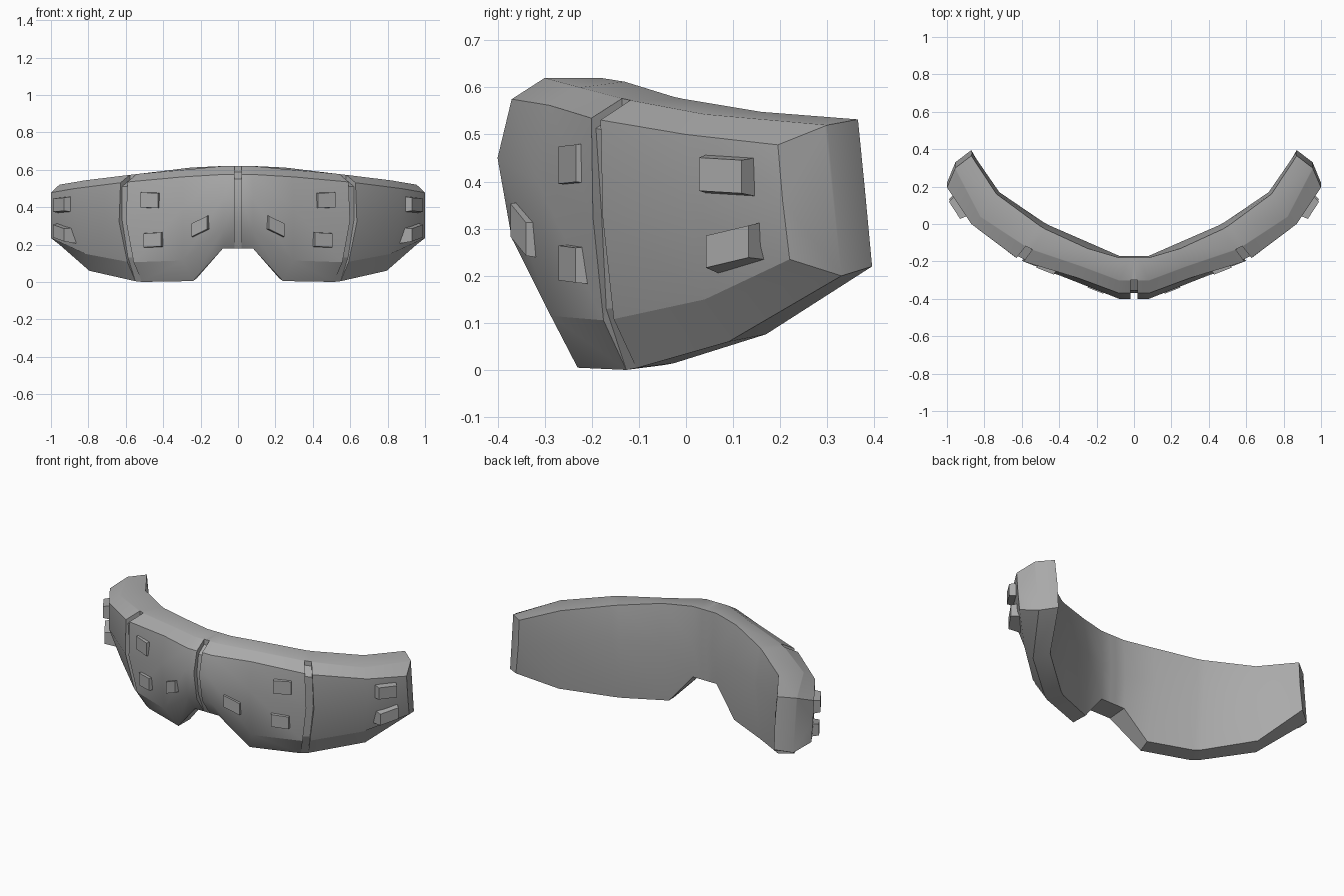
import bpy, bmesh
from math import radians
from mathutils import Vector, Matrix

cube = bpy.data.objects.get("Cube")
if cube:
    bpy.data.objects.remove(cube, do_unlink=True)

grey = bpy.data.materials.new("matte grey")
grey.use_nodes = True
colour = (0.4, 0.4, 0.4, 1)
grey.diffuse_color = colour
grey.node_tree.nodes["Principled BSDF"].inputs["Base Color"].default_value = colour


def finish(name, bm, smooth):
    bmesh.ops.recalc_face_normals(bm, faces=bm.faces)
    mesh = bpy.data.meshes.new(name)
    bm.to_mesh(mesh)
    bm.free()
    mesh.materials.append(grey)
    ob = bpy.data.objects.new(name, mesh)
    bpy.context.collection.objects.link(ob)
    mirror = ob.modifiers.new("Mirror", 'MIRROR')
    mirror.use_clip = True
    if smooth:
        bpy.ops.object.select_all(action='DESELECT')
        ob.select_set(True)
        bpy.context.view_layer.objects.active = ob
        bpy.ops.object.shade_smooth_by_angle(angle=radians(36))


# Cross-sections of the shell, from the nose to the temple. Each ring runs:
# front top, front middle, front bottom, underside, inner bottom, inner middle,
# inner top, ridge, and a lip just in front of the ridge where grooves end
def ring(*points):
    r = [Vector(p) for p in points]
    return r + [r[-1].lerp(r[0], .05)]


nose = ring((.08, -.37, .575), (.08, -.4, .45), (.08, -.37, .28), (.08, -.3, .18),
            (.08, -.18, .19), (.08, -.17, .4), (.08, -.18, .62), (.08, -.3, .62))
cheek = ring((.295, -.29, .562), (.295, -.315, .4), (.295, -.287, .115), (.24, -.23, .005),
             (.22, -.15, .02), (.24, -.1, .38), (.25, -.13, .612), (.28, -.225, .6))
seam = ring((.61, -.195, .533), (.618, -.19, .32), (.575, -.168, .105), (.53, -.12, 0),
            (.48, -.04, .01), (.47, 0, .38), (.49, -.02, .578), (.56, -.13, .575))
side = ring((.87, 0, .5), (.87, 0, .34), (.815, .04, .15), (.795, .09, .06),
            (.74, .17, .076), (.72, .17, .35), (.735, .16, .548), (.82, .04, .543))
temple = ring((1, .195, .478), (1, .205, .36), (1, .22, .235), (.955, .33, .2),
              (.87, .395, .22), (.865, .38, .38), (.87, .365, .532), (.955, .3, .52))


def blend(a, b, t):
    return [p.lerp(q, t) for p, q in zip(a, b)]


def recess(r, depth):
    """Sink the front points of a ring towards the inside to form a groove."""
    core = sum(r, Vector()) / len(r)
    return [p + (core - p).normalized() * depth if i in (0, 1, 2, 8) else p.copy()
            for i, p in enumerate(r)]


def at_x(r, x):
    return [Vector((x, p.y, p.z)) for p in r]


before, after = blend(seam, cheek, .06), blend(seam, side, .07)
middle = at_x(nose, .018)
rings = [recess(at_x(nose, 0), .03), recess(middle, .03), middle, nose, cheek,
         before, recess(before, .025), recess(after, .025), after, side, temple]

bm = bmesh.new()
loops = [[bm.verts.new(p) for p in r] for r in rings]
count = len(nose)
for a, b in zip(loops, loops[1:]):
    for i in range(count):
        j = (i + 1) % count
        bm.faces.new([a[i], a[j], b[j], b[i]])
# Temple end: slanted panel and narrow rear rim
end = loops[-1]
bm.faces.new([end[i] for i in (0, 1, 2, 3, 7, 8)])
bm.faces.new([end[i] for i in (3, 4, 5, 6, 7)])
# Crisp crease where the front panels turn under
for a, b in zip(loops[4:], loops[5:]):
    bm.edges.get((a[2], b[2])).smooth = False
bmesh.ops.remove_doubles(bm, verts=bm.verts, dist=.0005)
finish("visor_shell", bm, True)


# Raised tapered pads on the front and temples
def pad(name, place, yaw, width, height, depth, shear=0, taper=.9):
    bm = bmesh.new()
    bmesh.ops.create_cube(bm, size=1)
    for v in bm.verts:
        k = taper if v.co.y < 0 else 1
        x = v.co.x * width * k
        y = -depth if v.co.y < 0 else .03
        v.co = Vector((x, y, v.co.z * height * k + shear * x))
    bm.transform(Matrix.Translation(place) @ Matrix.Rotation(radians(yaw), 4, 'Z'))
    finish(name, bm, False)


pad("upper_front_pad", (.47, -.24, .437), 21.5, .11, .088, .013, .04)
pad("lower_front_pad", (.452, -.238, .225), 21.5, .11, .082, .016, -.05)
pad("nose_pad", (.202, -.345, .298), 21.5, .1, .078, .012, -.45)
pad("upper_temple_pad", (.93, .092, .413), 57, .135, .088, .035, -.05, .8)
pad("lower_temple_pad", (.928, .108, .262), 57, .135, .085, .038, .2, .8)
